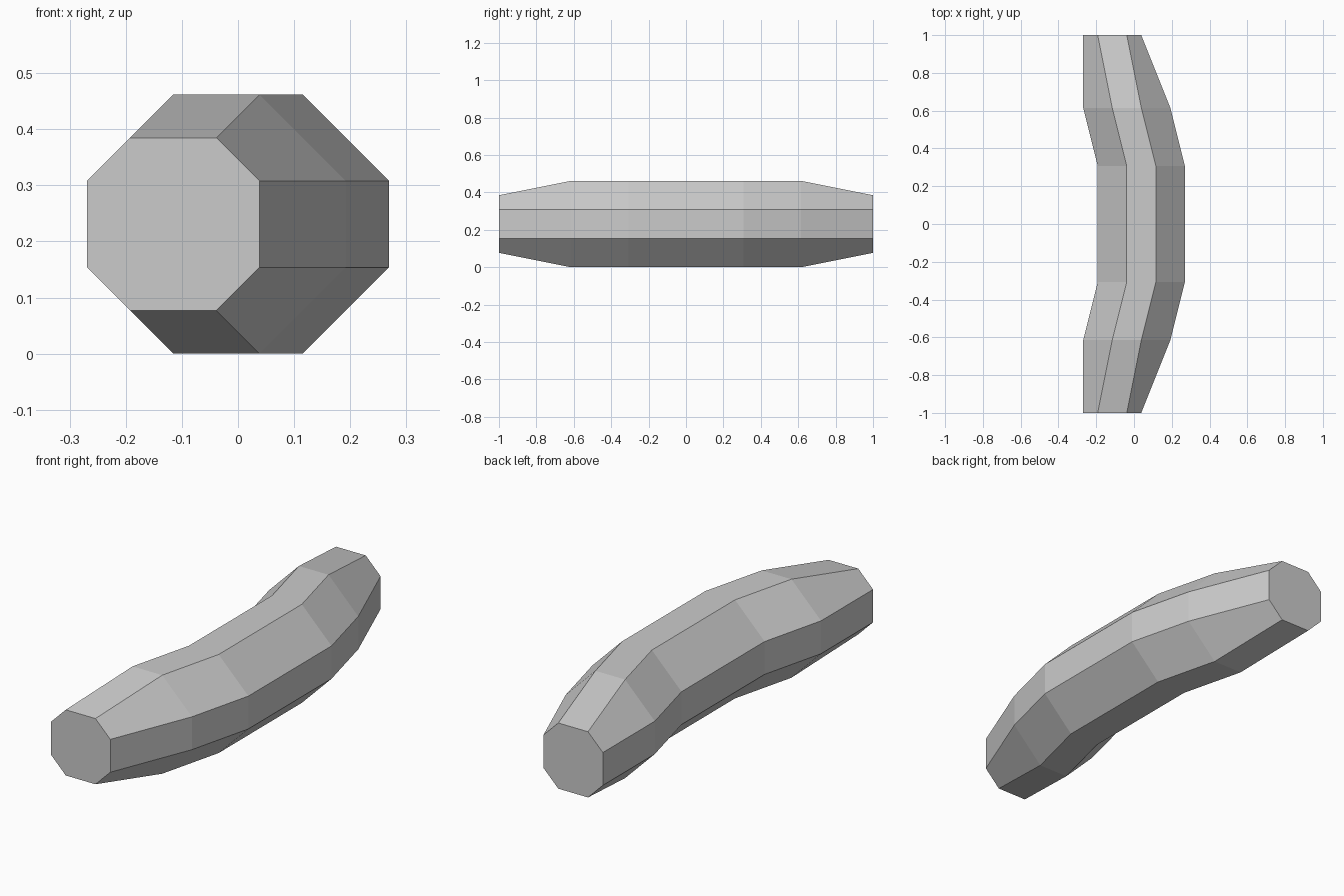
import bpy
import bmesh

cube = bpy.data.objects.get("Cube")
if cube:
    bpy.data.objects.remove(cube)

U = 1 / 13  # grid step: the whole bar is 26 steps long


def make_material(name, color):
    mat = bpy.data.materials.new(name)
    mat.use_nodes = True
    mat.diffuse_color = color
    mat.node_tree.nodes["Principled BSDF"].inputs["Base Color"].default_value = color
    return mat


def octagon(bm, y, centre_x, half):
    """Ring of eight vertices with flats two steps wide."""
    corners = [(half, -1), (half, 1), (1, half), (-1, half),
               (-half, 1), (-half, -1), (-1, -half), (1, -half)]
    return [bm.verts.new(((centre_x + x) * U, y * U, (3 + z) * U)) for x, z in corners]


# Curved bar: octagonal sections (distance along, sideways centre, half width)
half_sections = [(13, -1.5, 2), (8, -0.5, 3), (4, 0.5, 3)]
sections = [(-y, x, r) for y, x, r in half_sections] + half_sections[::-1]

bm = bmesh.new()
rings = [octagon(bm, *section) for section in sections]
for a, b in zip(rings, rings[1:]):
    for i in range(8):
        j = (i + 1) % 8
        bm.faces.new((a[i], a[j], b[j], b[i]))

# End caps
bm.faces.new(rings[0])
bm.faces.new(rings[-1])
bmesh.ops.recalc_face_normals(bm, faces=bm.faces)

mesh = bpy.data.meshes.new("curved_bar")
bm.to_mesh(mesh)
bm.free()
mesh.materials.append(make_material("light_grey", (0.6, 0.6, 0.6, 1)))
bar = bpy.data.objects.new("curved_bar", mesh)
bpy.context.collection.objects.link(bar)
